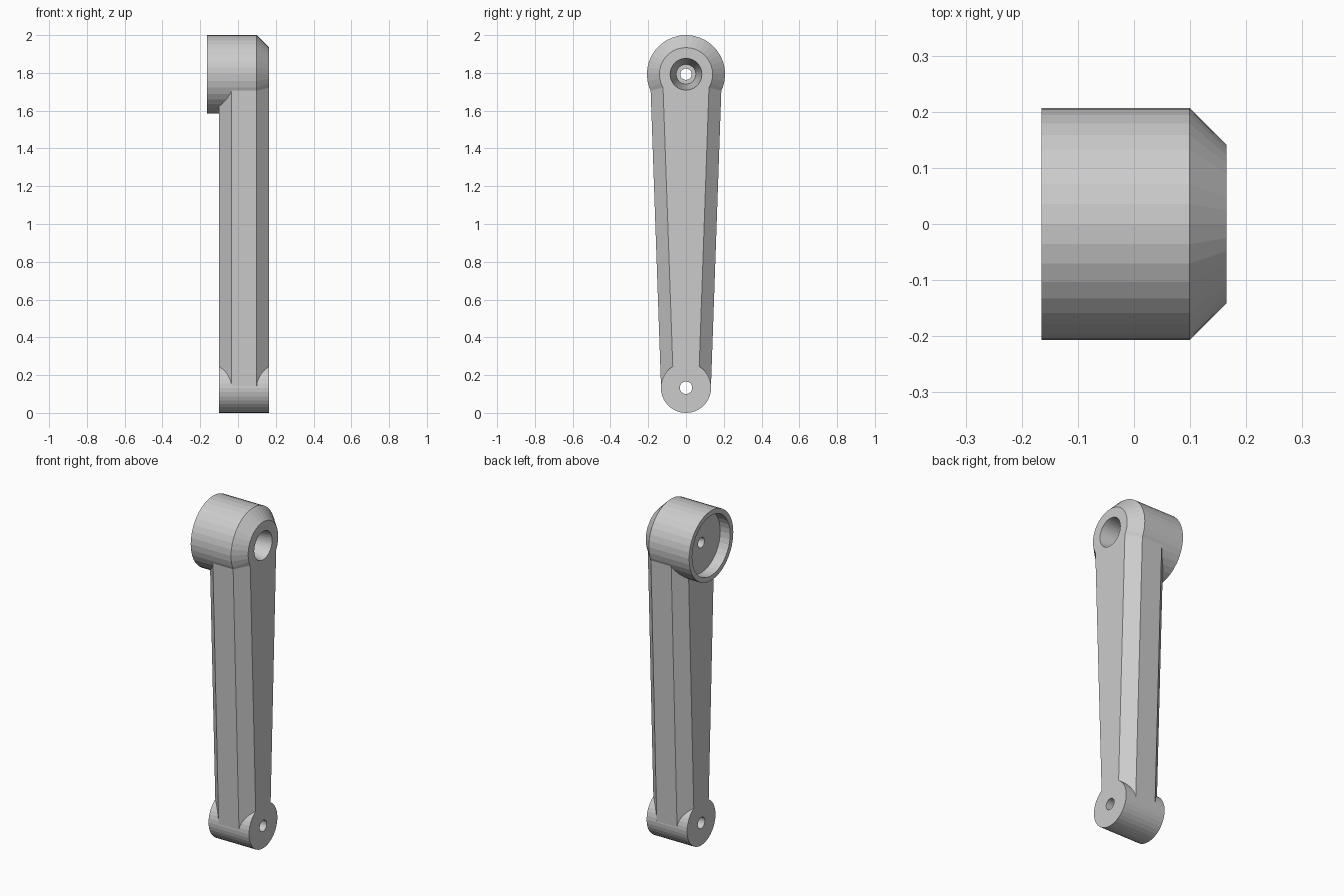
import bpy, bmesh
from math import sin, cos, tau

if "Cube" in bpy.data.objects:
    bpy.data.objects.remove(bpy.data.objects["Cube"])

SIDES = 36
TOP_Z, LOW_Z = 1.793, 0.133


def make_object(name, rings):
    """Skin a stack of equal-length vertex rings and cap both ends."""
    bm = bmesh.new()
    loops = [[bm.verts.new(p) for p in ring] for ring in rings]
    n = len(loops[0])
    for a, b in zip(loops, loops[1:]):
        for i in range(n):
            j = (i + 1) % n
            bm.faces.new((a[i], a[j], b[j], b[i]))
    bm.faces.new(loops[0][::-1])
    bm.faces.new(loops[-1])
    bmesh.ops.recalc_face_normals(bm, faces=bm.faces)
    mesh = bpy.data.meshes.new(name)
    bm.to_mesh(mesh)
    bm.free()
    obj = bpy.data.objects.new(name, mesh)
    bpy.context.collection.objects.link(obj)
    return obj


def lathe(name, z, profile):
    """Turn (x, radius) pairs around an x-direction axis at height z."""
    return make_object(name, [
        [(x, r * sin(tau * i / SIDES), z + r * cos(tau * i / SIDES)) for i in range(SIDES)]
        for x, r in profile])


def combine(target, other, operation):
    mod = target.modifiers.new(operation.lower(), 'BOOLEAN')
    mod.operation, mod.object, mod.solver = operation, other, 'EXACT'
    bpy.context.view_layer.objects.active = target
    bpy.ops.object.modifier_apply(modifier=mod.name)
    bpy.data.objects.remove(other)


def arm_section(z, w):
    """Chamfered rectangle with half-width w."""
    c, x0, x1 = 0.066, -0.1, 0.165
    half = [(x0, w - c), (x0 + c, w), (x1 - c, w), (x1, w - c)]
    return [(x, y, z) for x, y in half] + [(x, -y, z) for x, y in reversed(half)]


# Tapered arm
arm = make_object("crank_arm", [arm_section(LOW_Z, 0.132), arm_section(TOP_Z, 0.190)])

# Large upper boss with chamfered outer rim, and small lower boss
upper = lathe("upper_boss", TOP_Z, [(-0.165, 0.207), (0.099, 0.207), (0.165, 0.141)])
lower = lathe("lower_boss", LOW_Z, [(-0.1, 0.133), (0.165, 0.133)])
combine(arm, upper, 'UNION')
combine(arm, lower, 'UNION')

# Rear recess, through hole and tapered front bore
bore = lathe("upper_bore", TOP_Z, [
    (-0.2, 0.178), (-0.1, 0.178), (-0.1, 0.03), (-0.035, 0.03),
    (-0.035, 0.052), (0.165, 0.084), (0.2, 0.0896)])
combine(arm, bore, 'DIFFERENCE')

# Lower through hole
hole = lathe("lower_hole", LOW_Z, [(-0.2, 0.033), (0.3, 0.033)])
combine(arm, hole, 'DIFFERENCE')
